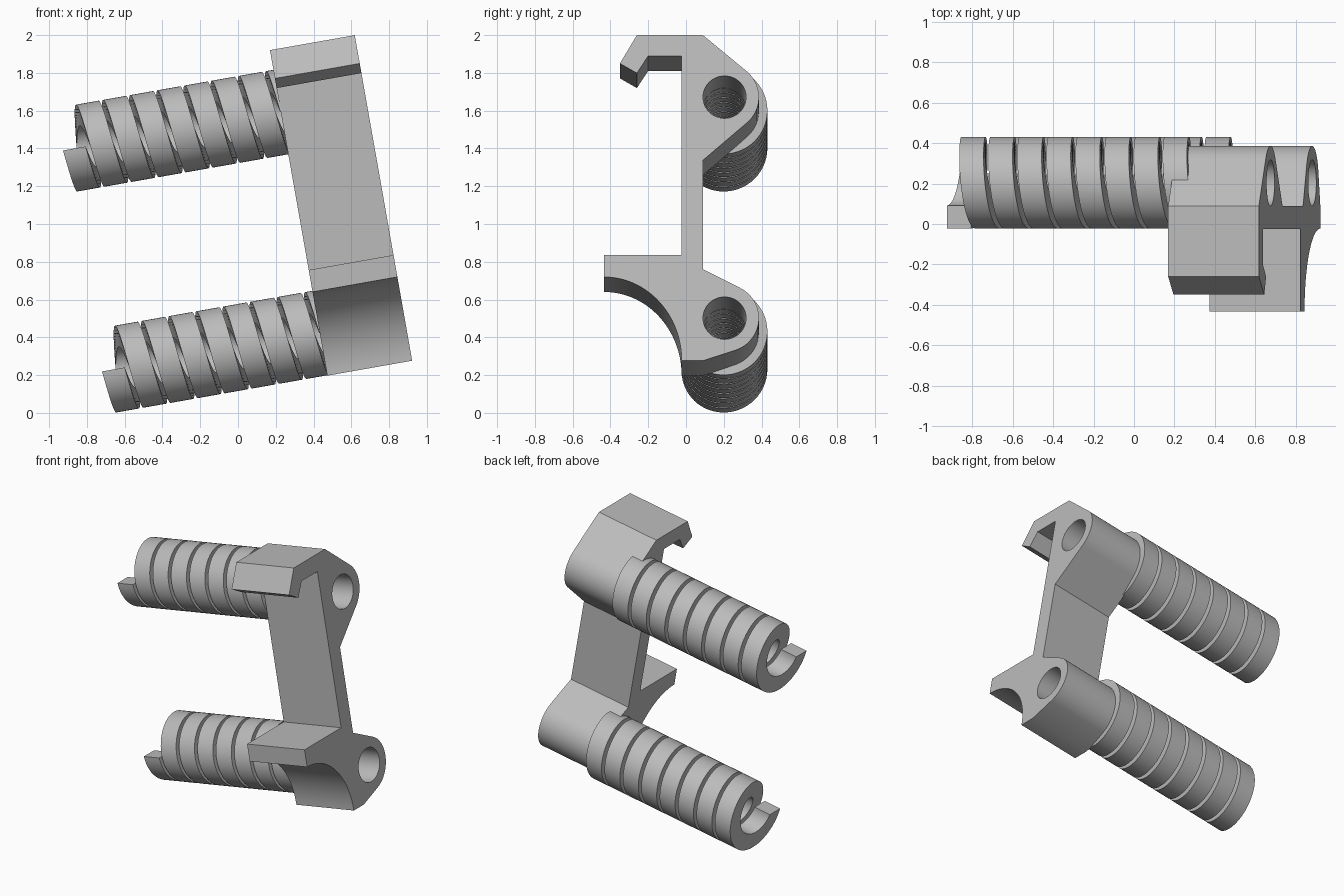
import bpy, bmesh, math
from mathutils import Matrix, Vector

cube = bpy.data.objects.get("Cube")
if cube:
    bpy.data.objects.remove(cube, do_unlink=True)

# One plain grey for everything
grey = bpy.data.materials.new("plain_grey")
grey.use_nodes = True
colour = (0.5, 0.5, 0.5, 1)
grey.diffuse_color = colour
grey.node_tree.nodes["Principled BSDF"].inputs["Base Color"].default_value = colour

# Tilted frame: profile x runs along world y, profile y up, profile z sideways
TILT = math.radians(10)
side = Vector((math.cos(TILT), 0, math.sin(TILT)))
up = Vector((-math.sin(TILT), 0, math.cos(TILT)))
FRAME = Matrix((Vector((0, 1, 0)), up, side)).transposed().to_4x4()

AXIS_Y, LOW, HIGH = 0.204, 0.341, 1.529
BORE, BOSS, COIL = 0.113, 0.182, 0.227
FACE_LEFT, FACE_RIGHT = 0.5, 0.956


def arc(cy, cv, ry, rv, start, end, steps):
    angles = [math.radians(start + (end - start) * i / steps) for i in range(steps + 1)]
    return [(cy + ry * math.cos(a), cv + rv * math.sin(a)) for a in angles]


def finish(name, mesh):
    obj = bpy.data.objects.new(name, mesh)
    bpy.context.collection.objects.link(obj)
    mesh.materials.clear()
    mesh.materials.append(grey)
    bpy.ops.object.select_all(action="DESELECT")
    obj.select_set(True)
    bpy.context.view_layer.objects.active = obj
    bpy.ops.object.shade_smooth_by_angle(angle=math.radians(25))
    return obj


# Bracket: hooked profile with two bored bosses, extruded
outline = [(-0.35, 1.71), (-0.26, 1.862), (0.09, 1.862)]
outline += arc(AXIS_Y, HIGH, BOSS, BOSS, 50, -49, 24)
outline += [(0.09, 1.19), (0.09, 0.603)]
outline += arc(AXIS_Y, LOW, BOSS, BOSS, 63, -72, 30)
outline += [(0.09, 0.112)]
outline += arc(-0.433, 0.112, 0.41, 0.45, 0, 90, 28)
outline += [(-0.433, 0.68), (-0.024, 0.68), (-0.024, 1.75), (-0.2, 1.75), (-0.26, 1.658)]

curve = bpy.data.curves.new("bracket_profile", "CURVE")
curve.dimensions = "2D"
curve.fill_mode = "BOTH"
curve.extrude = (FACE_RIGHT - FACE_LEFT) / 2
holes = [arc(AXIS_Y, v, BORE + 0.001, BORE + 0.001, 0, 360, 48)[:-1] for v in (LOW, HIGH)]
for loop in [outline] + holes:
    spline = curve.splines.new("POLY")
    spline.points.add(len(loop) - 1)
    for point, (y, v) in zip(spline.points, loop):
        point.co = (y, v, 0, 1)
    spline.use_cyclic_u = True
helper = bpy.data.objects.new("bracket_profile", curve)
bpy.context.collection.objects.link(helper)
depsgraph = bpy.context.evaluated_depsgraph_get()
mesh = bpy.data.meshes.new_from_object(helper.evaluated_get(depsgraph))
bpy.data.objects.remove(helper, do_unlink=True)
bm = bmesh.new()
bm.from_mesh(mesh)
bmesh.ops.remove_doubles(bm, verts=bm.verts, dist=0.0001)
bmesh.ops.recalc_face_normals(bm, faces=bm.faces)
shift = Matrix.Translation((0, 0, (FACE_LEFT + FACE_RIGHT) / 2))
bm.transform(FRAME @ shift)
bm.to_mesh(mesh)
bm.free()
finish("bracket", mesh)


# Coil: rectangular section swept along a helix
def make_coil(name, height, turns=8, steps=56, start=-0.671, pitch=0.146, width=0.122):
    bm = bmesh.new()
    rings = []
    for i in range(turns * steps + 1):
        t = math.tau * i / steps
        u = start + pitch * i / steps
        section = ((BORE, u), (COIL, u), (COIL, u + width), (BORE, u + width))
        rings.append([bm.verts.new((AXIS_Y - r * math.cos(t), height - r * math.sin(t), w))
                      for r, w in section])
    for a, b in zip(rings, rings[1:]):
        for k in range(4):
            n = (k + 1) % 4
            bm.faces.new((a[k], a[n], b[n], b[k]))
    bm.faces.new(rings[0])
    bm.faces.new(rings[-1])
    bmesh.ops.recalc_face_normals(bm, faces=bm.faces)
    bm.transform(FRAME)
    mesh = bpy.data.meshes.new(name)
    bm.to_mesh(mesh)
    bm.free()
    finish(name, mesh)


make_coil("lower_coil", LOW)
make_coil("upper_coil", HIGH)
